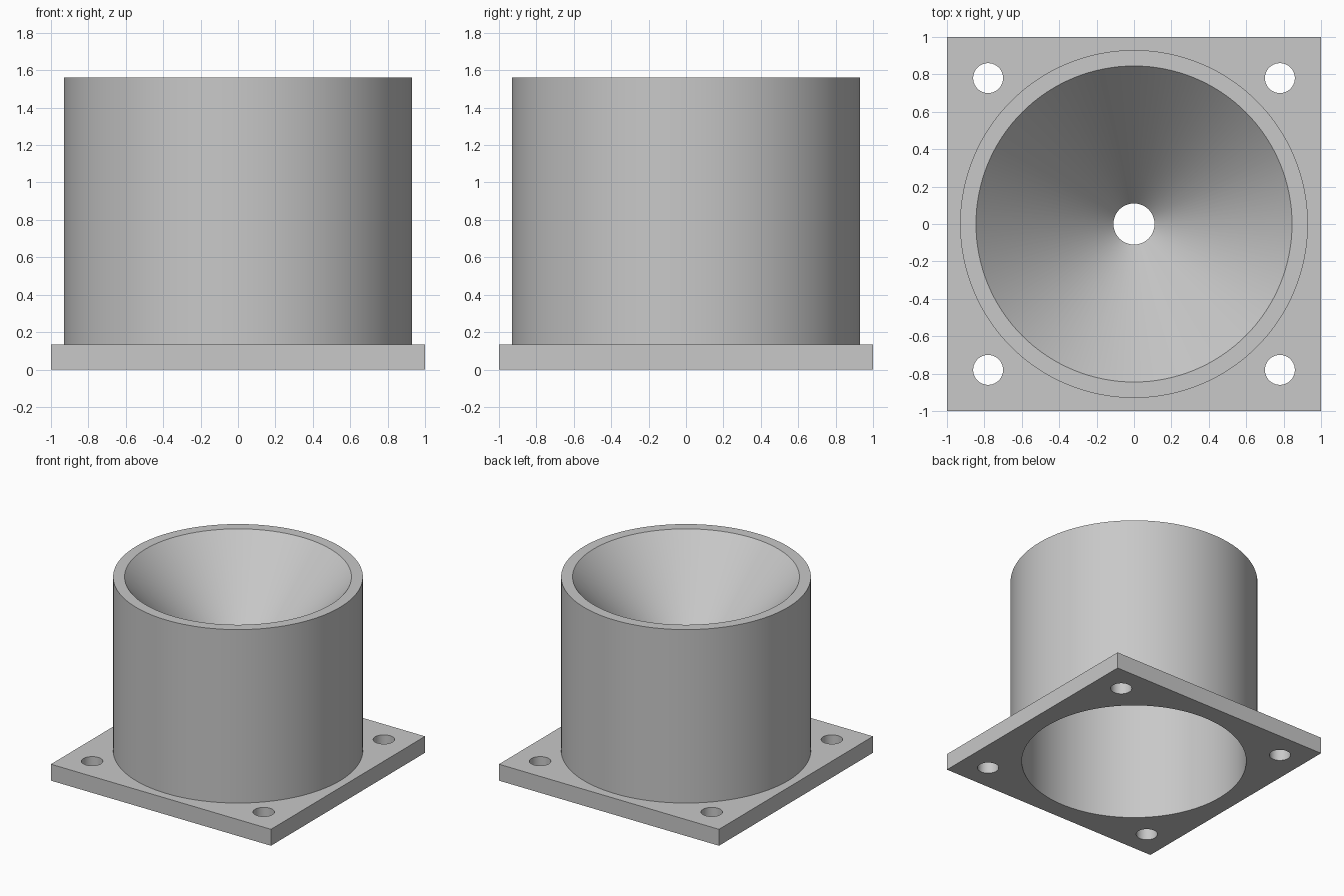
import bpy
import bmesh
import math

cube = bpy.data.objects.get("Cube")
if cube:
    bpy.data.objects.remove(cube, do_unlink=True)

# Main dimensions
PLATE_TOP, TOP = 0.135, 1.56
OUTER, BORE, WALL = 0.93, 0.845, 0.085
SPOUT, FUNNEL_DEPTH = 0.11, 0.8
BOLT_POS, BOLT_RADIUS = 0.78, 0.08
SEGMENTS = 128

grey = bpy.data.materials.new("plain_grey")
grey.use_nodes = True
grey.diffuse_color = (0.58, 0.58, 0.58, 1)
grey.node_tree.nodes["Principled BSDF"].inputs["Base Color"].default_value = grey.diffuse_color


def activate(obj):
    bpy.ops.object.select_all(action='DESELECT')
    obj.select_set(True)
    bpy.context.view_layer.objects.active = obj


def smooth(obj):
    activate(obj)
    bpy.ops.object.shade_smooth_by_angle(angle=math.radians(30))


def lathe(name, profile):
    """Spin a closed (radius, z) outline around the z axis."""
    bm = bmesh.new()
    verts = [bm.verts.new((r, 0, z)) for r, z in profile]
    edges = [bm.edges.new((v, verts[(i + 1) % len(verts)])) for i, v in enumerate(verts)]
    bmesh.ops.spin(bm, geom=verts + edges, cent=(0, 0, 0), axis=(0, 0, 1),
                   angle=math.tau, steps=SEGMENTS, use_merge=True)
    bmesh.ops.remove_doubles(bm, verts=bm.verts, dist=1e-5)
    bmesh.ops.recalc_face_normals(bm, faces=bm.faces)
    mesh = bpy.data.meshes.new(name)
    bm.to_mesh(mesh)
    bm.free()
    obj = bpy.data.objects.new(name, mesh)
    bpy.context.collection.objects.link(obj)
    mesh.materials.append(grey)
    smooth(obj)
    return obj


def drill(obj, x, y, radius, sides):
    """Cut a vertical hole through an object."""
    bpy.ops.mesh.primitive_cylinder_add(vertices=sides, radius=radius, depth=1, location=(x, y, 0))
    cutter = bpy.context.object
    cutter.hide_render = True
    mod = obj.modifiers.new("hole", 'BOOLEAN')
    mod.operation = 'DIFFERENCE'
    mod.solver = 'EXACT'
    mod.object = cutter
    activate(obj)
    bpy.ops.object.modifier_apply(modifier=mod.name)
    bpy.data.objects.remove(cutter, do_unlink=True)


# Square mounting plate with a large bore and four bolt holes
bpy.ops.mesh.primitive_cube_add(size=1, location=(0, 0, PLATE_TOP / 2))
plate = bpy.context.object
plate.name = "base_plate"
plate.scale = (2, 2, PLATE_TOP)
bpy.ops.object.transform_apply(location=True, rotation=False, scale=True)
plate.data.materials.append(grey)
drill(plate, 0, 0, BORE, SEGMENTS)
for sx in (-1, 1):
    for sy in (-1, 1):
        drill(plate, sx * BOLT_POS, sy * BOLT_POS, BOLT_RADIUS, 48)
smooth(plate)

# Round housing and inner funnel in one turned shell
tip = TOP - FUNNEL_DEPTH
slope = FUNNEL_DEPTH / (BORE - SPOUT)
lathe("funnel_housing", [
    (OUTER, PLATE_TOP),
    (OUTER, TOP),
    (BORE, TOP),
    (SPOUT, tip),
    (SPOUT + WALL, tip),
    (BORE, TOP - WALL * slope),
    (BORE, PLATE_TOP),
])
